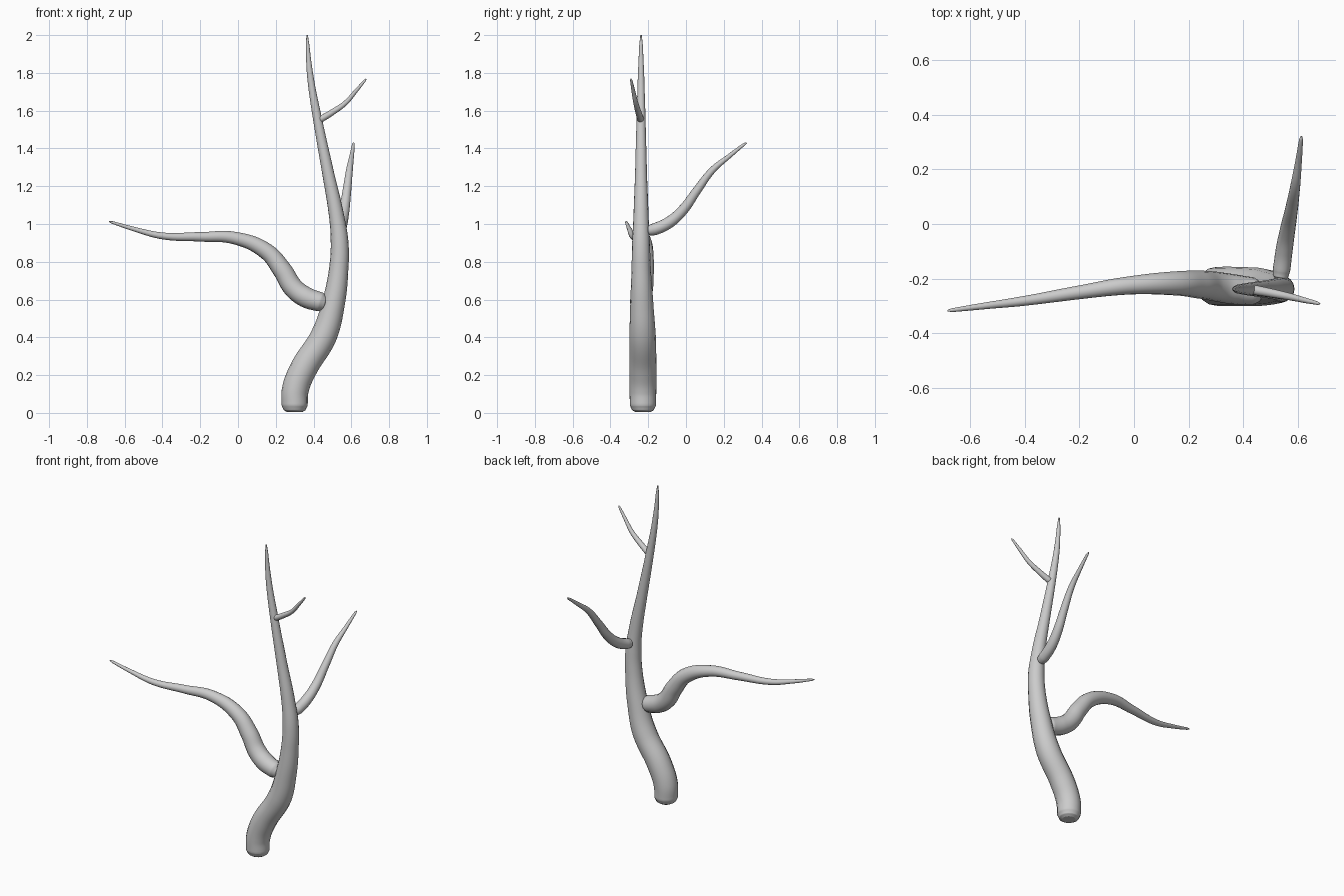
import bpy


def limb(name, points):
    """Tapered round limb swept through (x, y, z, radius) points."""
    curve = bpy.data.curves.new(name, 'CURVE')
    curve.dimensions = '3D'
    curve.bevel_depth = 1.0
    curve.bevel_resolution = 6
    curve.resolution_u = 8
    curve.use_fill_caps = True
    spline = curve.splines.new('BEZIER')
    spline.radius_interpolation = 'LINEAR'
    spline.bezier_points.add(len(points) - 1)
    for bp, (x, y, z, r) in zip(spline.bezier_points, points):
        bp.co = (x, y, z)
        bp.radius = r
        bp.handle_left_type = bp.handle_right_type = 'AUTO'
    obj = bpy.data.objects.new(name, curve)
    bpy.context.collection.objects.link(obj)
    # Turn the swept curve into a mesh
    bpy.ops.object.select_all(action='DESELECT')
    obj.select_set(True)
    bpy.context.view_layer.objects.active = obj
    bpy.ops.object.convert(target='MESH')
    bpy.ops.object.shade_smooth_by_angle(angle=1.0)
    return bpy.context.object


# Main trunk, with rounded foot and pointed tip
limb("trunk", [
    (.30, -.228, .004, .040), (.30, -.228, .015, .058), (.30, -.228, .04, .069),
    (.303, -.228, .12, .071), (.345, -.228, .23, .072), (.455, -.23, .41, .070),
    (.505, -.234, .58, .061), (.533, -.237, .76, .051), (.538, -.238, .90, .047),
    (.522, -.238, 1.04, .040), (.475, -.238, 1.28, .031), (.422, -.238, 1.55, .024),
    (.383, -.238, 1.78, .017), (.369, -.238, 1.94, .010), (.366, -.238, 2.0, .004),
])

# Long low branch reaching left
limb("left_branch", [
    (.468, -.247, .578, .020), (.458, -.247, .580, .038), (.435, -.246, .587, .051),
    (.36, -.238, .612, .055), (.295, -.228, .66, .054), (.235, -.221, .755, .051),
    (.15, -.217, .855, .044), (-.02, -.225, .926, .033), (-.20, -.25, .932, .025),
    (-.40, -.281, .937, .018), (-.55, -.30, .973, .012), (-.665, -.315, 1.008, .007),
    (-.682, -.317, 1.013, .003),
])

# Middle branch reaching backwards
limb("back_branch", [
    (.534, -.203, .966, .018), (.536, -.192, .967, .028), (.54, -.165, .973, .032),
    (.55, -.09, 1.008, .031), (.562, -.02, 1.07, .028), (.577, .06, 1.18, .023),
    (.590, .14, 1.285, .018), (.602, .23, 1.36, .012), (.611, .31, 1.423, .007),
    (.612, .321, 1.43, .003),
])

# Small upper twig reaching right
limb("upper_twig", [
    (.425, -.238, 1.548, .010), (.44, -.241, 1.556, .018), (.50, -.252, 1.592, .016),
    (.57, -.266, 1.642, .013), (.625, -.279, 1.705, .010), (.672, -.29, 1.76, .006),
    (.679, -.292, 1.768, .003),
])
